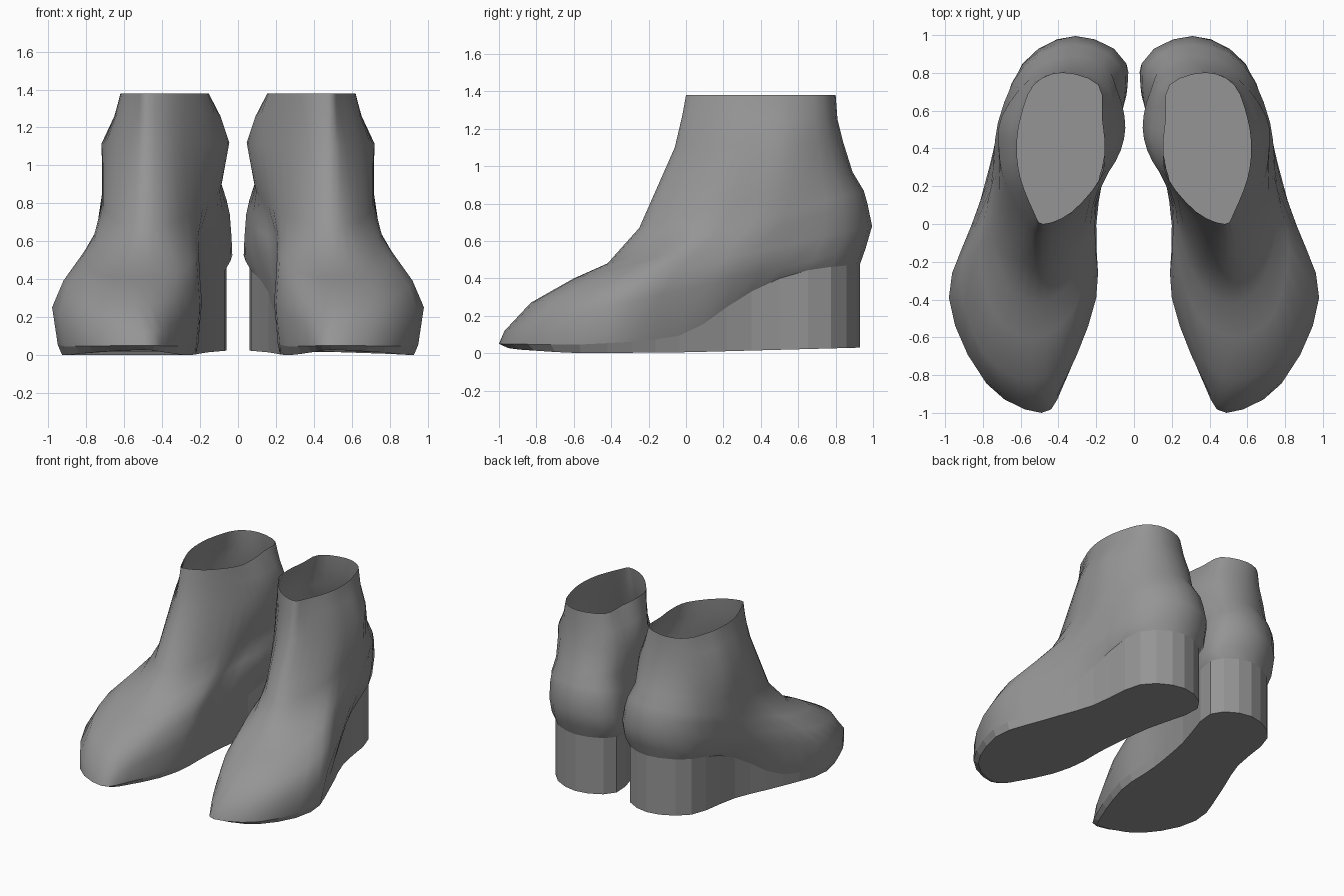
import bpy, bmesh
from mathutils import Vector

cube = bpy.data.objects.get("Cube")
if cube:
    bpy.data.objects.remove(cube, do_unlink=True)

# One leather colour for the whole pair
leather = bpy.data.materials.new("grey_leather")
leather.use_nodes = True
GREY = (0.3, 0.3, 0.3, 1)
leather.diffuse_color = GREY
leather.node_tree.nodes["Principled BSDF"].inputs["Base Color"].default_value = GREY

STATIONS = (0.08, 0.3, 0.5, 0.7, 0.92)   # widths are given here, toe to heel
STEPS = 3                                # points per control span

# Each ring: (front y, z), (back y, z), (front x, back x), outer x, inner x
RINGS = [
    ((-1, .05), (.93, .475), (.49, .31), (.78, .95, .82, .67, .59), (.37, .22, .215, .16, .06)),
    ((-.97, .12), (.96, .56), (.50, .31), (.80, .98, .86, .72, .60), (.36, .20, .20, .14, .03)),
    ((-.83, .27), (.995, .68), (.54, .31), (.80, .92, .81, .73, .59), (.34, .21, .20, .10, .04)),
    ((-.60, .40), (.97, .80), (.54, .31), (.74, .82, .76, .72, .59), (.33, .22, .19, .08, .06)),
    ((-.42, .48), (.95, .87), (.52, .31), (.68, .76, .74, .72, .58), (.34, .23, .18, .08, .08)),
    ((-.25, .67), (.89, .97), (.49, .32), (.61, .70, .715, .70, .56), (.35, .22, .13, .09, .12)),
    ((-.06, 1.1), (.84, 1.13), (.48, .34), (.57, .68, .715, .70, .55), (.34, .18, .07, .05, .13)),
    ((-.02, 1.27), (.81, 1.25), (.48, .36), (.54, .63, .65, .64, .54), (.34, .18, .10, .10, .16)),
    ((0, 1.38), (.80, 1.38), (.48, .38), (.53, .60, .62, .60, .53), (.33, .18, .155, .17, .19)),
]

# Height of the wedge's upper edge, and of its underside, along y
WEDGE_TOP = [(-1, .05), (-.6, .045), (-.3, .06), (-.15, .075), (0, .1), (.1, .16),
             (.25, .27), (.4, .36), (.55, .42), (.7, .455), (.93, .475)]
WEDGE_BASE = [(-1, .035), (-.9, .02), (-.6, 0), (0, .005), (.93, .03)]


def height(curve, y):
    """Piecewise-linear lookup."""
    for (y0, z0), (y1, z1) in zip(curve, curve[1:]):
        if y <= y1:
            return z0 + (z1 - z0) * max(0, (y - y0) / (y1 - y0))
    return curve[-1][1]


def ring_points(front, back, ends, outer, inner):
    """Closed smooth loop through the control points of one ring."""
    def at(t, x):
        return Vector((x, front[0] + t * (back[0] - front[0]),
                       front[1] + t * (back[1] - front[1])))
    ctrl = [at(0, ends[0])] + [at(t, x) for t, x in zip(STATIONS, outer)]
    ctrl += [at(1, ends[1])] + [at(t, x) for t, x in zip(STATIONS[::-1], inner[::-1])]
    n, loop = len(ctrl), []
    for i in range(n):
        a, b, c, d = (ctrl[(i + k) % n] for k in (-1, 0, 1, 2))
        for s in range(STEPS):
            u = s / STEPS
            p = 0.5 * (2 * b + (c - a) * u + (2 * a - 5 * b + 4 * c - d) * u ** 2
                       + (3 * b - a - 3 * c + d) * u ** 3)
            p.y = min(max(p.y, front[0]), back[0])
            loop.append(p)
    return loop


def build(name, loops, side, cap=False):
    """Skin a stack of loops; side -1 makes the mirrored boot."""
    bm = bmesh.new()
    rows = [[bm.verts.new((p.x * side, p.y, p.z)) for p in loop] for loop in loops]
    for low, high in zip(rows, rows[1:]):
        for i in range(len(low)):
            j = (i + 1) % len(low)
            bm.faces.new((low[i], low[j], high[j], high[i]))
    if cap:
        bm.faces.new(rows[0][::-1])
    if side < 0:
        bmesh.ops.reverse_faces(bm, faces=bm.faces[:])
    mesh = bpy.data.meshes.new(name)
    bm.to_mesh(mesh)
    bm.free()
    mesh.materials.append(leather)
    obj = bpy.data.objects.new(name, mesh)
    bpy.context.collection.objects.link(obj)
    return obj


# Upper: lowest loop follows the wedge's edge
upper = [ring_points(*ring) for ring in RINGS]
for p in upper[0]:
    p.z = height(WEDGE_TOP, p.y)

# Wedge sole: straight walls at the heel, tucked under at the toe
base = []
for p in upper[0]:
    tuck = max(0, min(1, -p.y * 2))
    y = p.y if p.y > -.5 else -.5 + (p.y + .5) * .9
    x = p.x + (.57 - p.x) * .07 * tuck
    base.append(Vector((x, y, height(WEDGE_BASE, y))))

for label, side in (("left", 1), ("right", -1)):
    boot = build(label + "_boot_upper", upper, side)
    for poly in boot.data.polygons:
        poly.use_smooth = True
    build(label + "_wedge_sole", [base, upper[0]], side, cap=True)
